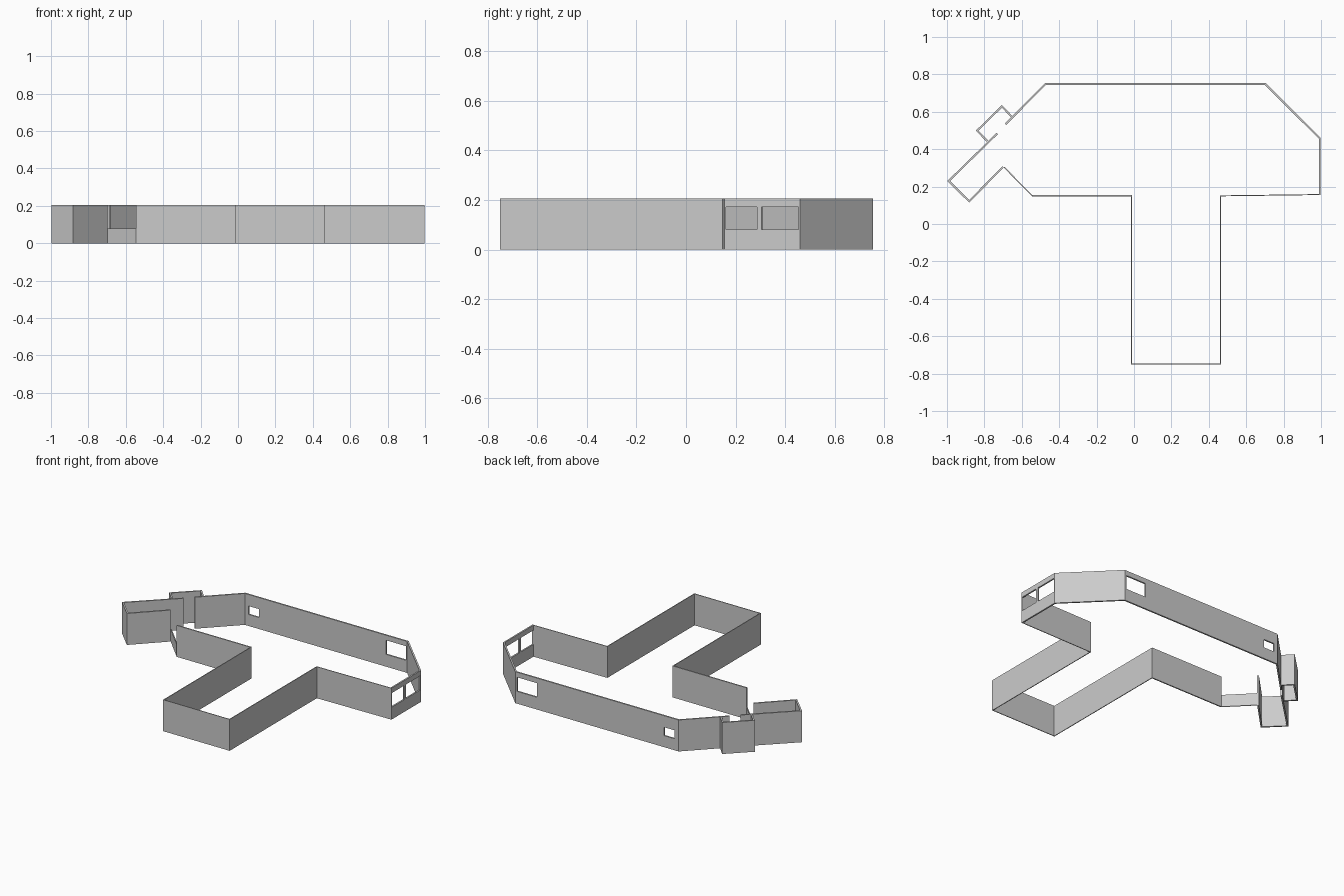
import bpy, bmesh
from mathutils import Vector

if "Cube" in bpy.data.objects:
    bpy.data.objects.remove(bpy.data.objects["Cube"])

HEIGHT = 0.205
SILL, HEAD = 0.08, 0.172


def mesh_object(name, bm):
    bmesh.ops.recalc_face_normals(bm, faces=bm.faces)
    me = bpy.data.meshes.new(name)
    bm.to_mesh(me)
    bm.free()
    ob = bpy.data.objects.new(name, me)
    bpy.context.collection.objects.link(ob)
    return ob


def inner_line(pts, thick):
    """Offset an open path to its left with mitred corners."""
    pts = [Vector(p) for p in pts]
    normals = []
    for a, b in zip(pts, pts[1:]):
        d = (b - a).normalized()
        normals.append(Vector((-d.y, d.x)))
    out = [pts[0] + normals[0] * thick[0]]
    for i in range(1, len(pts) - 1):
        n, m, s, t = normals[i - 1], normals[i], thick[i - 1], thick[i]
        det = n.x * m.y - n.y * m.x
        out.append(pts[i] + Vector((s * m.y - t * n.y, n.x * t - m.x * s)) / det)
    out.append(pts[-1] + normals[-1] * thick[-1])
    return out


def wall_run(name, pts, thick=0.01, height=HEIGHT):
    """Solid wall following a path; the path is the outer face."""
    if not isinstance(thick, (list, tuple)):
        thick = [thick] * (len(pts) - 1)
    bm = bmesh.new()
    rings = []
    for o, i in zip(pts, inner_line(pts, thick)):
        rings.append([bm.verts.new((p[0], p[1], z))
                      for p, z in ((o, 0), (i, 0), (i, height), (o, height))])
    for a, b in zip(rings, rings[1:]):
        for k in range(4):
            j = (k + 1) % 4
            bm.faces.new((a[k], a[j], b[j], b[k]))
    bm.faces.new(rings[0])
    bm.faces.new(rings[-1])
    return mesh_object(name, bm)


def cut_window(wall, name, lo, hi):
    bm = bmesh.new()
    bmesh.ops.create_cube(bm, size=1)
    lo, hi = Vector(lo), Vector(hi)
    for v in bm.verts:
        v.co = (lo + hi) / 2 + v.co * (hi - lo)
    cutter = mesh_object(name, bm)
    cutter.hide_render = True
    cutter.hide_viewport = True
    cutter.display_type = 'WIRE'
    mod = wall.modifiers.new(name, 'BOOLEAN')
    mod.operation = 'DIFFERENCE'
    mod.solver = 'EXACT'
    mod.object = cutter


# Main room and the long front bay
main = wall_run(
    "main_walls",
    [(-0.545, 0.147), (-0.015, 0.147), (-0.015, -0.75), (0.465, -0.75),
     (0.465, 0.148), (0.998, 0.155), (0.998, 0.46), (0.703, 0.754),
     (-0.475, 0.754), (-0.69, 0.537)],
    [0.008, 0.005, 0.005, 0.005, 0.005, 0.01, 0.01, 0.01, 0.01])

# Windows in the right wall and the back wall
cut_window(main, "right_window_near", (0.96, 0.162, SILL), (1.03, 0.287, HEAD))
cut_window(main, "right_window_far", (0.96, 0.305, SILL), (1.03, 0.4545, HEAD))
cut_window(main, "back_window_large", (0.545, 0.72, SILL), (0.692, 0.78, HEAD))
cut_window(main, "back_window_small", (-0.446, 0.72, 0.075), (-0.37, 0.78, 0.13))

# Angled left wing, low counter wall and entry alcove
wall_run("left_wing_walls",
         [(-0.735, 0.487), (-0.998, 0.23), (-0.881, 0.114), (-0.697, 0.302)])
wall_run("low_wall", [(-0.697, 0.302), (-0.545, 0.147)], 0.006, SILL)
wall_run("alcove_walls",
         [(-0.65, 0.577), (-0.706, 0.636), (-0.846, 0.499), (-0.788, 0.44)])
